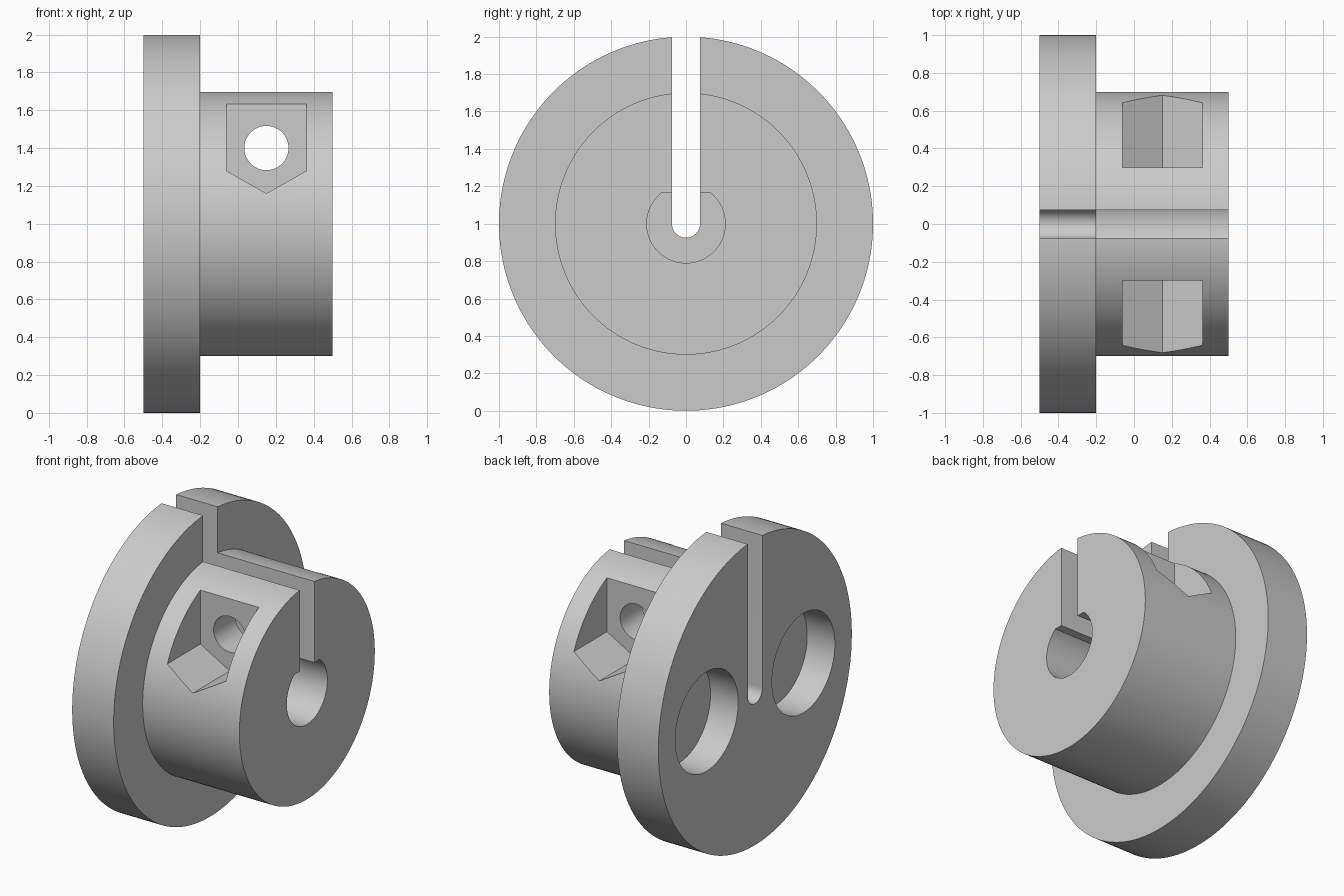
import bpy
import bmesh
import math
from mathutils import Vector

cube = bpy.data.objects.get("Cube")
if cube:
    bpy.data.objects.remove(cube, do_unlink=True)

AXIS_Z = 1.0      # height of the shared centre axis
SCREW_X = 0.15    # position of the clamp screw along the hub
SCREW_Z = 1.4

grey = bpy.data.materials.new("plain_grey")
grey.use_nodes = True
colour = (0.6, 0.6, 0.6, 1)
grey.diffuse_color = colour
grey.node_tree.nodes["Principled BSDF"].inputs["Base Color"].default_value = colour


def arc(cu, cv, radius, start=0, end=360, steps=96):
    """Points along an arc; a full turn leaves out the repeated last point."""
    count = steps if end - start == 360 else steps + 1
    angles = [math.radians(start + (end - start) * i / steps) for i in range(count)]
    return [(cu + radius * math.cos(a), cv + radius * math.sin(a)) for a in angles]


def prism(name, outline, axis, low, high):
    """Extrude an outline: (y, z) points along x, or (x, z) points along y."""
    def place(u, v, w):
        return Vector((w, u, v)) if axis == "x" else Vector((u, w, v))
    bm = bmesh.new()
    base = bm.faces.new([bm.verts.new(place(u, v, low)) for u, v in outline])
    top = bmesh.ops.extrude_face_region(bm, geom=[base])["geom"]
    moved = [g for g in top if isinstance(g, bmesh.types.BMVert)]
    bmesh.ops.translate(bm, verts=moved, vec=place(0, 0, high - low))
    bmesh.ops.recalc_face_normals(bm, faces=bm.faces)
    mesh = bpy.data.meshes.new(name)
    bm.to_mesh(mesh)
    bm.free()
    mesh.materials.append(grey)
    obj = bpy.data.objects.new(name, mesh)
    bpy.context.collection.objects.link(obj)
    return obj


def combine(target, tool, operation):
    """Apply a boolean and remove the tool."""
    bpy.context.view_layer.objects.active = target
    mod = target.modifiers.new(tool.name, "BOOLEAN")
    mod.operation = operation
    mod.solver = "EXACT"
    mod.object = tool
    bpy.ops.object.modifier_apply(modifier=mod.name)
    bpy.data.objects.remove(tool, do_unlink=True)


# Flange disc with the narrower hub on its +x side
body = prism("flanged_hub", arc(0, AXIS_Z, 1.0, steps=160), "x", -0.5, -0.2)
hub = prism("hub", arc(0, AXIS_Z, 0.7, steps=160), "x", -0.3, 0.5)
combine(body, hub, "UNION")

# Bore in the hub, with a flat roof
flat = math.degrees(math.asin(0.165 / 0.21))
bore = arc(0, AXIS_Z, 0.21, 180 - flat, 360 + flat)
combine(body, prism("bore", bore, "x", -0.2, 0.6), "DIFFERENCE")

# Full-length slot with a round bottom, open at the top
slot = arc(0, AXIS_Z, 0.075, 180, 360, 32) + [(0.075, 2.2), (-0.075, 2.2)]
combine(body, prism("slot", slot, "x", -0.6, 0.6), "DIFFERENCE")

# Clamp screw hole across the hub
screw = arc(SCREW_X, SCREW_Z, 0.117, steps=64)
combine(body, prism("screw_hole", screw, "y", -0.9, 0.9), "DIFFERENCE")

# Nut pockets and blind flange recesses, on both sides
half = 0.212
nut = [(SCREW_X - half, 1.8), (SCREW_X - half, 1.28), (SCREW_X, 1.16),
       (SCREW_X + half, 1.28), (SCREW_X + half, 1.8)]
for side in (-1, 1):
    low, high = sorted((side * 0.3, side * 0.9))
    combine(body, prism("nut_pocket", nut, "y", low, high), "DIFFERENCE")
    recess = arc(side * 0.5, AXIS_Z, 0.325)
    combine(body, prism("recess", recess, "x", -0.6, -0.3), "DIFFERENCE")

bpy.ops.object.select_all(action="DESELECT")
body.select_set(True)
bpy.context.view_layer.objects.active = body
bpy.ops.object.shade_smooth_by_angle(angle=math.radians(25))
